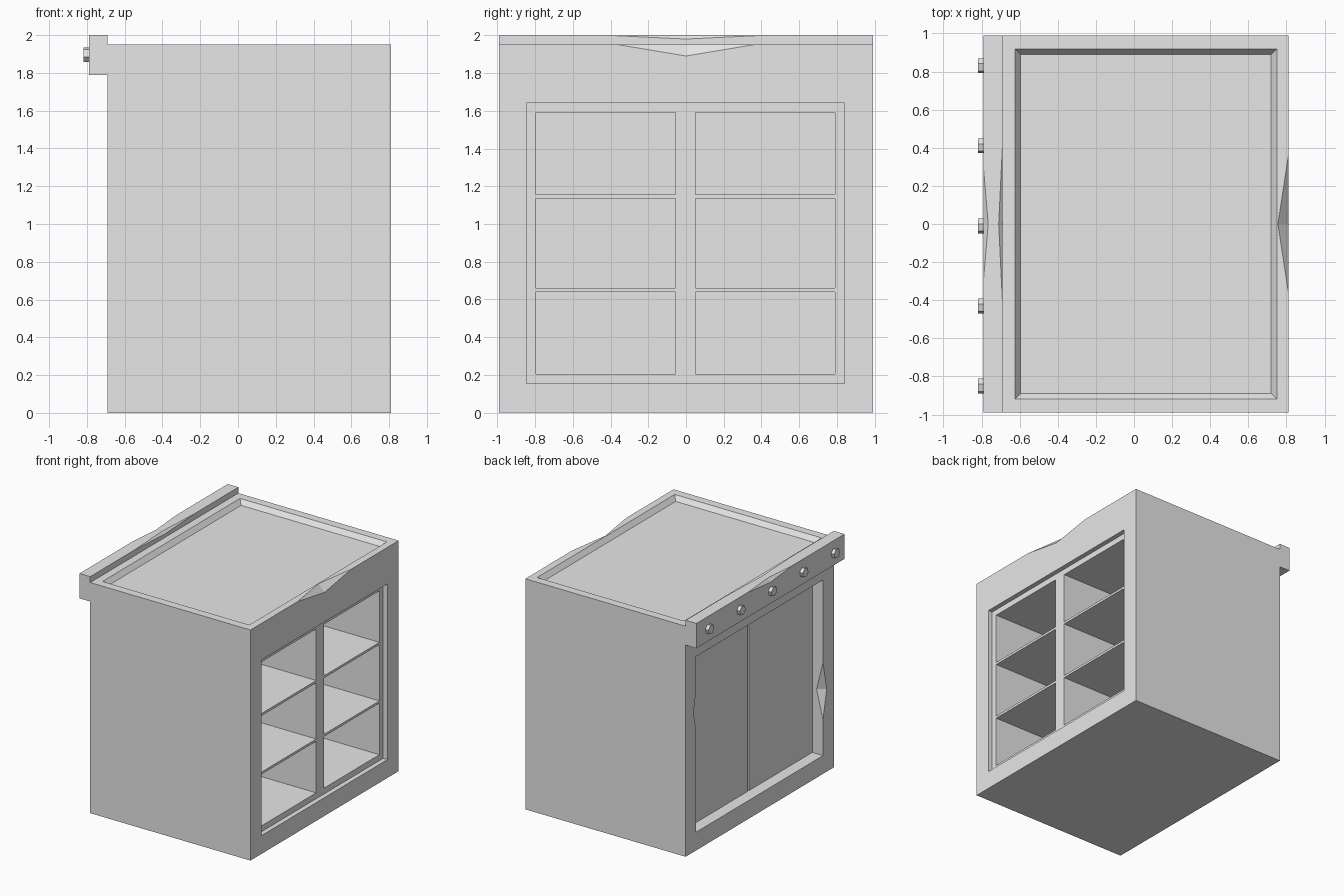
import bpy, bmesh, math
from mathutils import Matrix, Vector

if "Cube" in bpy.data.objects:
    bpy.data.objects.remove(bpy.data.objects["Cube"])

grey = bpy.data.materials.new("plain_grey")
grey.use_nodes = True
grey.diffuse_color = (0.8, 0.8, 0.8, 1)
grey.node_tree.nodes["Principled BSDF"].inputs["Base Color"].default_value = (0.8, 0.8, 0.8, 1)


def finish(name, bm):
    bmesh.ops.recalc_face_normals(bm, faces=bm.faces)
    mesh = bpy.data.meshes.new(name)
    bm.to_mesh(mesh)
    bm.free()
    mesh.materials.append(grey)
    ob = bpy.data.objects.new(name, mesh)
    bpy.context.collection.objects.link(ob)
    return ob


def box(name, x, y, z, flare=0):
    """Box from ranges; flare widens the top in x and y."""
    bm = bmesh.new()
    bmesh.ops.create_cube(bm, size=1)
    for v in bm.verts:
        grow = flare if v.co.z > 0 else 0
        sx, sy = math.copysign(grow, v.co.x), math.copysign(grow, v.co.y)
        v.co = Vector((x[v.co.x > 0] + sx, y[v.co.y > 0] + sy, z[v.co.z > 0]))
    return finish(name, bm)


def chip(centre, size):
    """Eight-sided wedge that knocks a nick out of an edge."""
    bm = bmesh.new()
    for axis in range(3):
        for sign in (-1, 1):
            p = Vector(centre)
            p[axis] += sign * size[axis]
            bm.verts.new(p)
    bmesh.ops.convex_hull(bm, input=bm.verts)
    return finish("chip_cutter", bm)


def carve(ob, cutters):
    bpy.context.view_layer.objects.active = ob
    for c in cutters:
        m = ob.modifiers.new("cut", 'BOOLEAN')
        m.operation, m.solver, m.object = 'DIFFERENCE', 'EXACT', c
        bpy.ops.object.modifier_apply(modifier=m.name)
        bpy.data.objects.remove(c)


# Cabinet shell with tray top, open shelf side and recessed door side
body = box("cabinet_body", (-0.69, 0.81), (-0.99, 0.99), (0, 1.95))
carve(body, [
    box("tray_cutter", (-0.595, 0.72), (-0.89, 0.89), (1.91, 1.951), 0.03),
    box("frame_cutter", (0.77, 0.9), (-0.845, 0.84), (0.155, 1.64)),
    box("cavity_cutter", (-0.53, 0.85), (-0.795, 0.79), (0.205, 1.59)),
    box("door_cutter", (-0.8, -0.57), (-0.845, 0.855), (0.155, 1.64)),
    chip((0.81, 0, 1.95), (0.055, 0.36, 0.06)),
    chip((-0.69, -0.845, 0.7), (0.06, 0.05, 0.24)),
    chip((-0.69, 0.855, 1.18), (0.03, 0.03, 0.15)),
])

# Upright divider and shelves
box("divider", (-0.54, 0.77), (-0.055, 0.05), (0.2, 1.6))
for side, y in (("right", (-0.8, -0.055)), ("left", (0.05, 0.795))):
    for level, z in (("lower", 0.64), ("upper", 1.135)):
        box(f"{level}_{side}_shelf", (-0.54, 0.77), y, (z, z + 0.02))

# Pair of door panels with a narrow gap
box("right_door", (-0.59, -0.56), (-0.85, 0), (0.15, 1.65))
box("left_door", (-0.59, -0.56), (0.02, 0.86), (0.15, 1.65))

# Rail along the upper edge, with worn edges
rail = box("top_rail", (-0.79, -0.69), (-0.99, 0.99), (1.79, 2))
carve(rail, [
    chip((-0.79, 0, 2), (0.025, 0.3, 0.03)),
    chip((-0.69, 0, 2), (0.02, 0.42, 0.02)),
])

# Hexagonal bolts on the rail
for i in range(5):
    bm = bmesh.new()
    place = (Matrix.Translation((-0.8, -0.85 + i * 0.42, 1.895))
             @ Matrix.Rotation(math.pi / 2, 4, 'Y') @ Matrix.Rotation(0.25, 4, 'Z'))
    bmesh.ops.create_cone(bm, cap_ends=True, segments=6, radius1=0.04, radius2=0.04,
                          depth=0.036, matrix=place)
    finish(f"rail_bolt_{i + 1}", bm)
